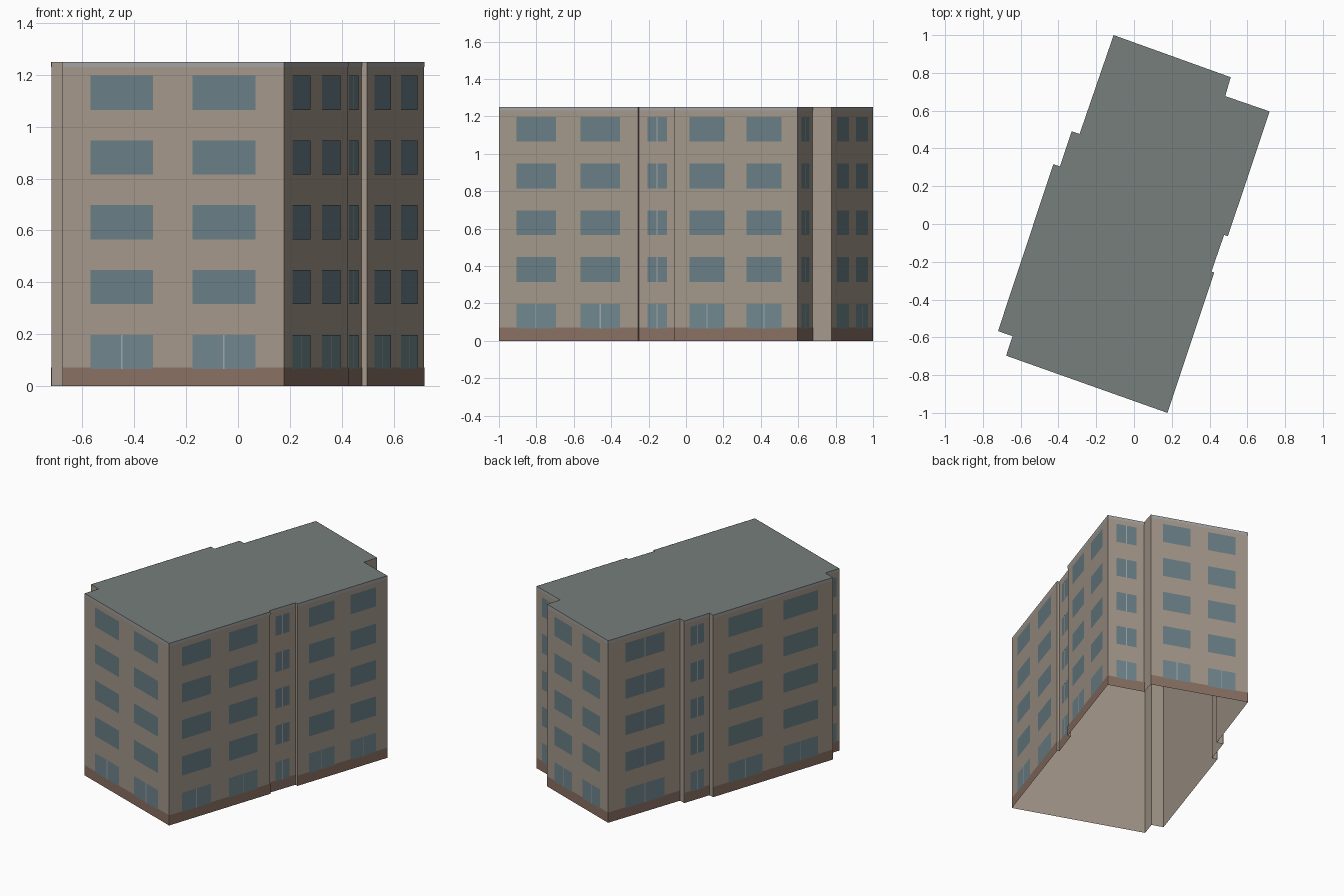
import bpy
from mathutils import Vector

if "Cube" in bpy.data.objects:
    bpy.data.objects.remove(bpy.data.objects["Cube"])

H = 1.25        # building height
FLOORS = 5
STOREY = 0.25


def material(name, rgb):
    m = bpy.data.materials.new(name)
    lin = [((c / 255 + 0.055) / 1.055) ** 2.4 for c in rgb]
    m.diffuse_color = (*lin, 1)
    m.use_nodes = True
    m.node_tree.nodes["Principled BSDF"].inputs["Base Color"].default_value = m.diffuse_color
    return m


WALL = material("render", (164, 152, 139))
ROOF = material("roofing", (118, 126, 123))
BASE = material("plinth", (138, 112, 99))
TRIM = material("trim", (163, 163, 163))
GLASS = material("glass", (105, 126, 133))
GLASS_LOW = material("ground_glass", (112, 135, 142))
BAR = material("bar", (158, 168, 170))

# Footprint, counter-clockwise: x, y, number of windows on the wall that starts here
PLAN = [
    (-0.677, -0.697, 2), (0.177, -1.0, 2), (0.425, -0.257, 0), (0.41, -0.252, 1),
    (0.477, -0.058, 0), (0.497, -0.065, 2), (0.718, 0.596, 1), (0.483, 0.677, 0),
    (0.512, 0.777, 2), (-0.108, 1.0, 1), (-0.288, 0.477, 0), (-0.33, 0.491, 1),
    (-0.392, 0.305, 0), (-0.427, 0.317, 2), (-0.72, -0.567, 0), (-0.643, -0.594, 1),
]
# Start and end of each window along its wall
SPANS = {1: [(0.24, 0.78)], 2: [(0.127, 0.41), (0.588, 0.872)]}


def mesh_object(name, faces, mat):
    verts = [v for f in faces for v in f]
    index, n = [], 0
    for f in faces:
        index.append(range(n, n + len(f)))
        n += len(f)
    me = bpy.data.meshes.new(name)
    me.from_pydata(verts, [], [list(i) for i in index])
    me.materials.append(mat)
    ob = bpy.data.objects.new(name, me)
    bpy.context.collection.objects.link(ob)
    return ob


def panel(a, b, t0, t1, z0, z1, off=0.0):
    """Upright rectangle on the wall a-b, moved outwards by off."""
    d = b - a
    n = Vector((d.y, -d.x)).normalized() * off
    p, q = a + d * t0 + n, a + d * t1 + n
    return [(p.x, p.y, z0), (q.x, q.y, z0), (q.x, q.y, z1), (p.x, p.y, z1)]


walls, plinth, trim, glass, low_glass, bars = [], [], [], [], [], []
for i, (x, y, count) in enumerate(PLAN):
    nx, ny, _ = PLAN[(i + 1) % len(PLAN)]
    a, b = Vector((x, y)), Vector((nx, ny))
    walls.append(panel(a, b, 0, 1, 0, H))
    if not count:
        continue
    # Plinth and top trim on the windowed walls
    plinth.append(panel(a, b, 0, 1, 0, 0.07, 0.001))
    trim.append(panel(a, b, 0, 1, 1.23, H, 0.001))
    # Window grid
    for t0, t1 in SPANS[count]:
        for f in range(FLOORS):
            z0, z1 = 0.065 + f * STOREY, 0.197 + f * STOREY
            (glass if f else low_glass).append(panel(a, b, t0, t1, z0, z1, 0.002))
            if f == 0 or count == 1:
                mid, w = (t0 + t1) / 2, 0.003 / (b - a).length
                bars.append(panel(a, b, mid - w, mid + w, z0, z1, 0.003))

# Shell is open underneath
mesh_object("walls", walls, WALL)
mesh_object("roof", [[(x, y, H) for x, y, _ in PLAN]], ROOF)
mesh_object("plinth_band", plinth, BASE)
mesh_object("top_trim", trim, TRIM)
mesh_object("upper_windows", glass, GLASS)
mesh_object("ground_windows", low_glass, GLASS_LOW)
mesh_object("window_bars", bars, BAR)
